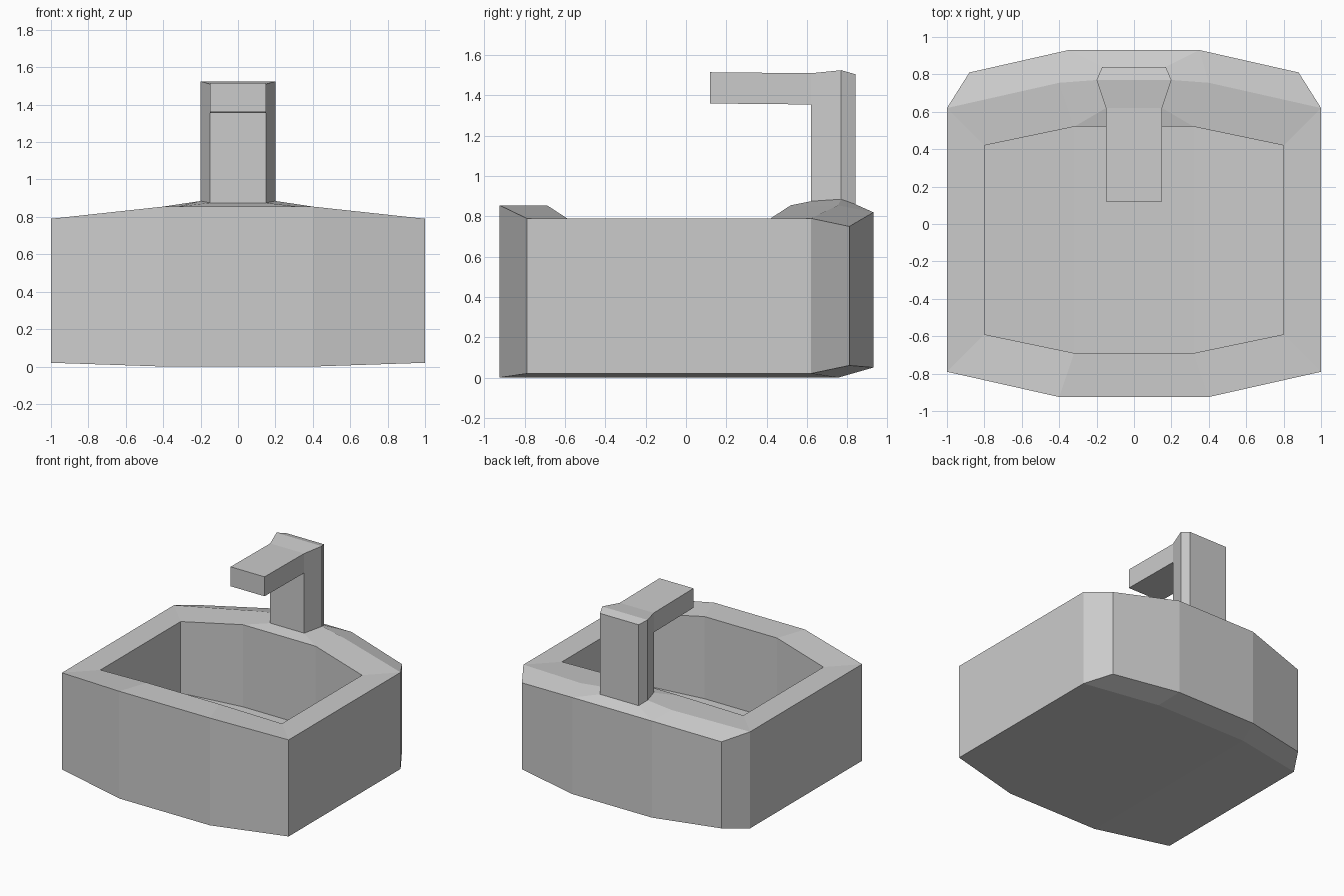
import bpy
import bmesh

cube = bpy.data.objects.get("Cube")
if cube:
    bpy.data.objects.remove(cube, do_unlink=True)

# Single plain material
grey = bpy.data.materials.new("light grey ceramic")
grey.use_nodes = True
colour = (0.6, 0.6, 0.6, 1)
grey.diffuse_color = colour
grey.node_tree.nodes["Principled BSDF"].inputs["Base Color"].default_value = colour


def mirrored_part(name, points, side_faces, centre_edges):
    """Build a part from its left half: side faces are mirrored,
    centre edges are bridged straight across to their mirror image."""
    bm = bmesh.new()
    left = {k: bm.verts.new(p) for k, p in points.items()}
    right = {k: bm.verts.new((-p[0], p[1], p[2])) for k, p in points.items()}
    for face in side_faces:
        keys = face.split()
        bm.faces.new([left[k] for k in keys])
        bm.faces.new([right[k] for k in reversed(keys)])
    for edge in centre_edges:
        a, b = edge.split()
        bm.faces.new([left[a], left[b], right[b], right[a]])
    bmesh.ops.recalc_face_normals(bm, faces=bm.faces[:])
    mesh = bpy.data.meshes.new(name)
    bm.to_mesh(mesh)
    bm.free()
    mesh.materials.append(grey)
    obj = bpy.data.objects.new(name, mesh)
    bpy.context.collection.objects.link(obj)
    return obj


# Faucet foot, shared by the basin deck and the faucet column
foot = {
    "foot_front": (0.15, 0.62, 0.875),
    "foot_side": (0.2, 0.77, 0.885),
    "foot_back": (0.17, 0.84, 0.86),
}

# Outer outline, from the front centre round to the back centre: x, y, top, bottom
outer = {
    "front_mid": (0.4, -0.925, 0.855, 0),
    "front_corner": (1, -0.79, 0.79, 0.02),
    "back_corner": (1, 0.62, 0.79, 0.02),
    "chamfer": (0.88, 0.81, 0.75, 0.06),
    "back_mid": (0.35, 0.93, 0.82, 0.05),
}
ridge = (0.4, 0.755, 0.855, 0)

# Bowl opening: x, y, rim height, floor height
bowl = {
    "bowl_front_mid": (0.32, -0.69, 0.855, 0.2),
    "bowl_front": (0.8, -0.59, 0.79, 0.22),
    "bowl_back": (0.8, 0.42, 0.79, 0.22),
    "bowl_back_mid": (0.32, 0.52, 0.855, 0.2),
}

points = dict(foot)
for key, (x, y, top, low) in {**outer, **bowl, "ridge": ridge}.items():
    points[key] = (x, y, top)
    points[key + "_low"] = (x, y, low)

# Walls of the outside and of the bowl
faces = []
for ring in (list(outer), list(bowl)):
    for a, b in zip(ring, ring[1:]):
        faces.append(f"{a} {b} {b}_low {a}_low")

# Rim, deck, underside and bowl floor
faces += [
    "front_mid front_corner bowl_front bowl_front_mid",
    "front_corner back_corner bowl_back bowl_front",
    "back_corner ridge bowl_back_mid bowl_back",
    "ridge foot_side foot_front bowl_back_mid",
    "back_corner chamfer back_mid ridge",
    "ridge back_mid foot_back foot_side",
    "front_mid_low front_corner_low back_corner_low ridge_low",
    "back_corner_low chamfer_low back_mid_low ridge_low",
    "bowl_front_mid_low bowl_front_low bowl_back_low bowl_back_mid_low",
]
mirrored_part("sink_basin", points, faces, [
    "front_mid front_mid_low",
    "front_mid bowl_front_mid",
    "bowl_front_mid bowl_front_mid_low",
    "bowl_front_mid_low bowl_back_mid_low",
    "bowl_back_mid_low bowl_back_mid",
    "bowl_back_mid foot_front",
    "foot_back back_mid",
    "back_mid back_mid_low",
    "back_mid_low ridge_low",
    "ridge_low front_mid_low",
])

# Faucet: column with a straight spout reaching over the bowl
faucet = dict(foot)
faucet.update({
    "neck_low": (0.15, 0.62, 1.355),
    "neck_top": (0.15, 0.62, 1.51),
    "tip_low": (0.15, 0.12, 1.36),
    "tip_top": (0.15, 0.12, 1.515),
    "side_top": (0.2, 0.77, 1.525),
    "back_top": (0.17, 0.84, 1.505),
})
mirrored_part("faucet", faucet, [
    "foot_front neck_low neck_top side_top foot_side",
    "foot_side side_top back_top foot_back",
    "neck_low tip_low tip_top neck_top",
], [
    "foot_front neck_low",
    "neck_low tip_low",
    "tip_low tip_top",
    "tip_top neck_top",
    "neck_top side_top",
    "side_top back_top",
    "back_top foot_back",
    "foot_back foot_side",
    "foot_side foot_front",
])
